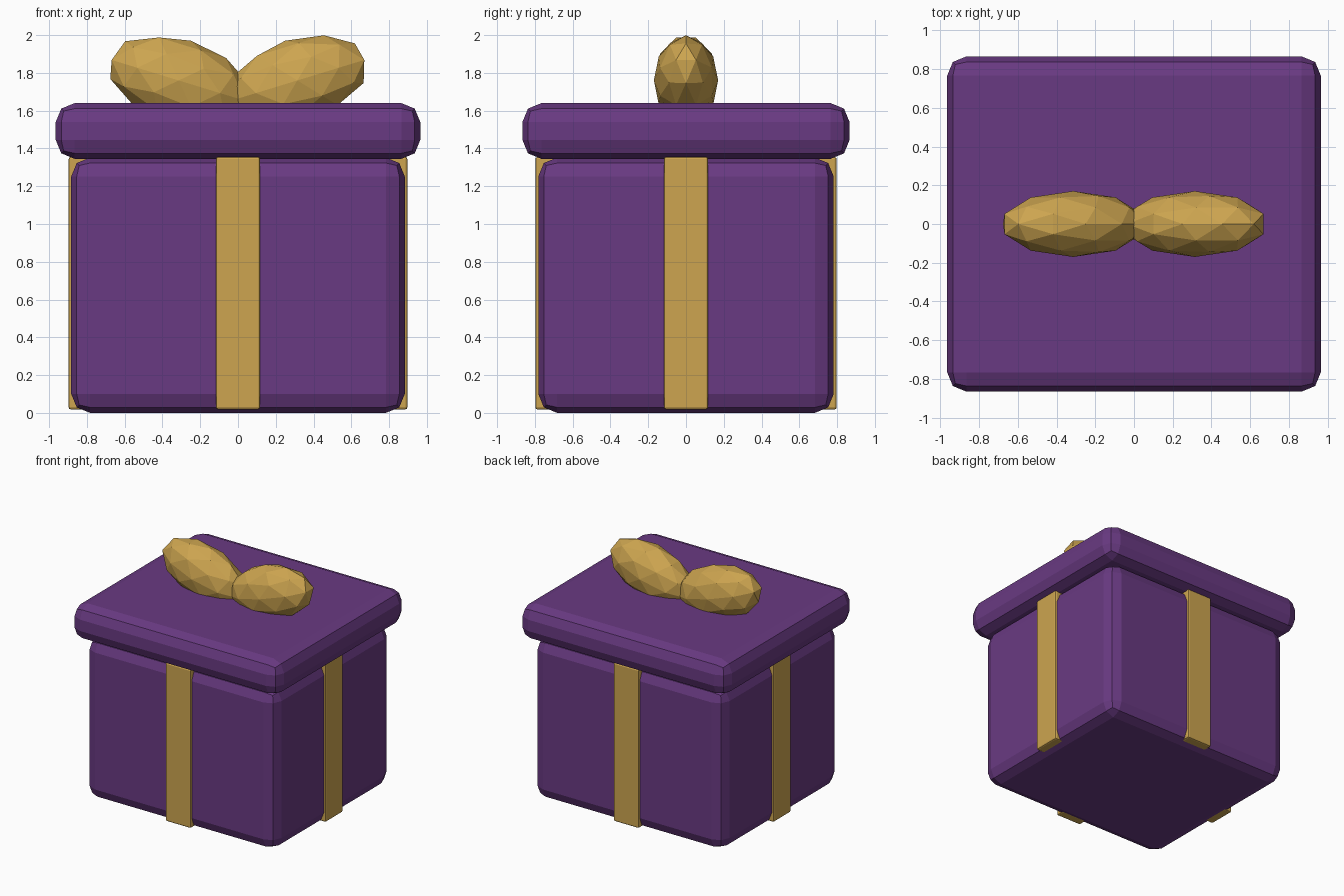
import bpy
import math

if "Cube" in bpy.data.objects:
    bpy.data.objects.remove(bpy.data.objects["Cube"])


def material(name, color):
    m = bpy.data.materials.new(name)
    m.diffuse_color = (*color, 1)
    m.use_nodes = True
    m.node_tree.nodes["Principled BSDF"].inputs["Base Color"].default_value = m.diffuse_color
    return m


purple = material("purple", (0.141, 0.042, 0.223))
gold = material("gold", (0.61, 0.376, 0.08))


def rounded_box(name, half_x, half_y, z0, z1, bevel, segments, mat):
    bpy.ops.mesh.primitive_cube_add(size=2, location=(0, 0, (z0 + z1) / 2))
    ob = bpy.context.object
    ob.name = name
    ob.scale = (half_x, half_y, (z1 - z0) / 2)
    bpy.ops.object.transform_apply(location=False, rotation=False, scale=True)
    mod = ob.modifiers.new("bevel", "BEVEL")
    mod.width = bevel
    mod.segments = segments
    ob.data.materials.append(mat)
    return ob


# Box and overhanging lid
rounded_box("box_body", 0.883, 0.782, 0.0, 1.352, 0.1, 2, purple)
rounded_box("box_lid", 0.965, 0.866, 1.345, 1.64, 0.1, 2, purple)

# Ribbon bands, crossing inside the box
rounded_box("ribbon_side_to_side", 0.897, 0.117, 0.018, 1.355, 0.012, 2, gold)
rounded_box("ribbon_front_to_back", 0.117, 0.798, 0.018, 1.355, 0.012, 2, gold)

# Faceted bow loops, tilted up and outwards
for side, label in ((-1, "left"), (1, "right")):
    bpy.ops.mesh.primitive_ico_sphere_add(
        subdivisions=2, radius=1, location=(side * 0.314, 0, 1.76),
        rotation=(0, -side * math.radians(17), 0))
    loop = bpy.context.object
    loop.name = "bow_loop_" + label
    loop.scale = (0.39, 0.17, 0.22)
    loop.data.materials.append(gold)
